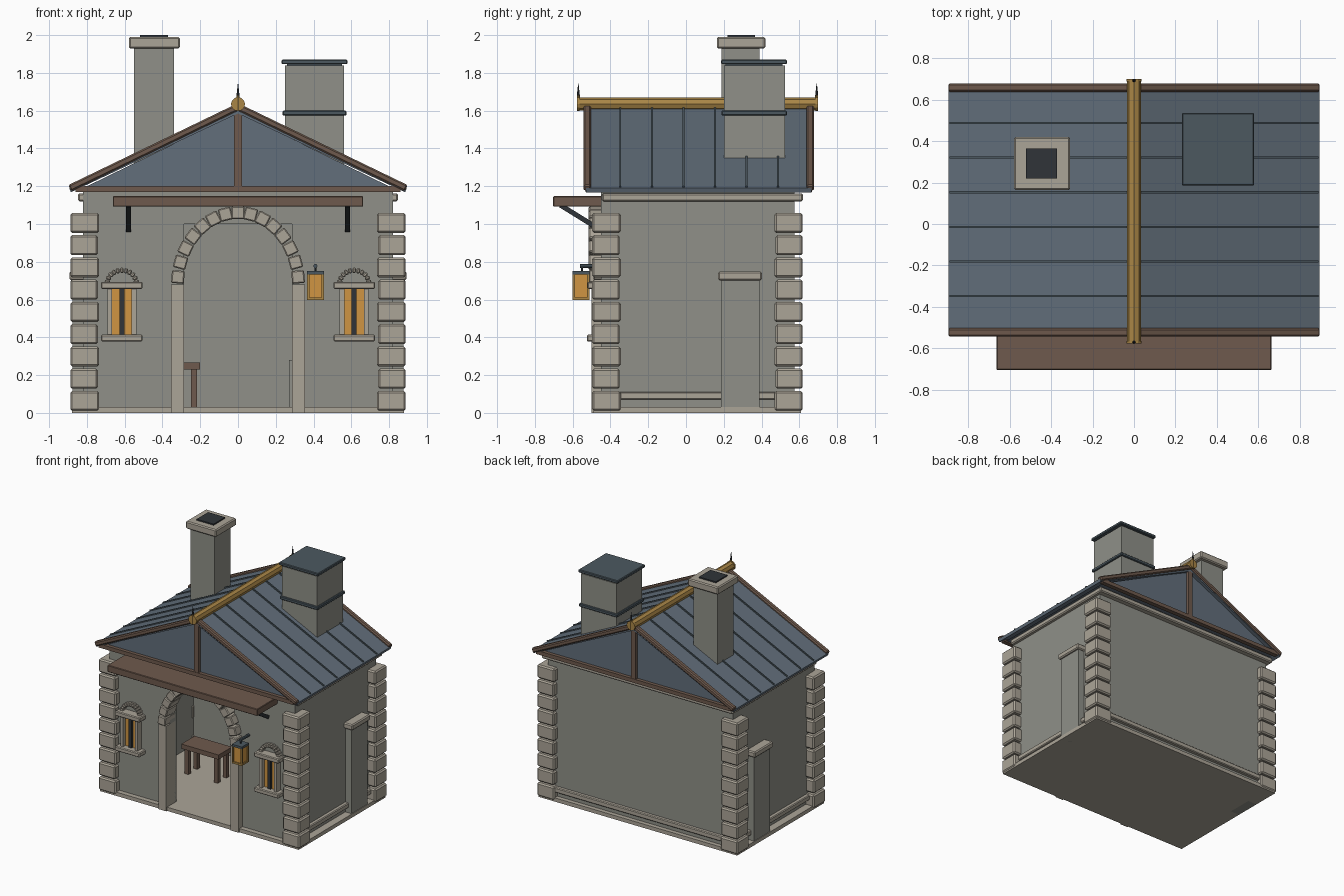
import bpy, bmesh, math
from mathutils import Matrix, Vector

if "Cube" in bpy.data.objects:
    bpy.data.objects.remove(bpy.data.objects["Cube"])


def mat(name, hexcol):
    m = bpy.data.materials.new(name)
    c = [((hexcol >> s) & 255) / 255 for s in (16, 8, 0)]
    m.diffuse_color = (*[v ** 2.2 for v in c], 1)
    m.use_nodes = True
    m.node_tree.nodes["Principled BSDF"].inputs["Base Color"].default_value = m.diffuse_color
    return m


WALL = mat("wall_plaster", 0x8E8F87)
TRIM = mat("trim_stone", 0xAAA396)
ROOF = mat("roof_slate", 0x626E7A)
WOOD = mat("timber", 0x6E5A4E)
GOLD = mat("ridge_brass", 0xA88548)
GLOW = mat("warm_glass", 0xCF9444)
IRON = mat("iron", 0x33373B)
METAL = mat("metal_cap", 0x4D5960)


def add_mesh(name, bm, material, bevel=0):
    bmesh.ops.recalc_face_normals(bm, faces=bm.faces)
    me = bpy.data.meshes.new(name)
    bm.to_mesh(me)
    bm.free()
    ob = bpy.data.objects.new(name, me)
    bpy.context.collection.objects.link(ob)
    me.materials.append(material)
    if bevel:
        b = ob.modifiers.new("bevel", 'BEVEL')
        b.width, b.segments = bevel, 1
    return ob


def box(name, x, y, z, material, bevel=0):
    """Box from (min, max) ranges."""
    bm = bmesh.new()
    bmesh.ops.create_cube(bm, size=1)
    for v in bm.verts:
        v.co = [sum(r) / 2 + c * (r[1] - r[0]) for r, c in zip((x, y, z), v.co)]
    return add_mesh(name, bm, material, bevel)


def turned_box(name, size, loc, axis, angle, material, bevel=0):
    """Box of a size, rotated about one axis and placed."""
    bm = bmesh.new()
    bmesh.ops.create_cube(bm, size=1)
    m = Matrix.Translation(loc) @ Matrix.Rotation(angle, 4, axis) @ Matrix.Diagonal((*size, 1))
    bmesh.ops.transform(bm, matrix=m, verts=bm.verts)
    return add_mesh(name, bm, material, bevel)


def rod(name, a, b, r1, r2, material, sides=8):
    a, b = Vector(a), Vector(b)
    bm = bmesh.new()
    bmesh.ops.create_cone(bm, cap_ends=True, segments=sides, radius1=r1, radius2=r2, depth=(b - a).length)
    m = Matrix.Translation((a + b) / 2) @ (b - a).to_track_quat('Z', 'Y').to_matrix().to_4x4()
    bmesh.ops.transform(bm, matrix=m, verts=bm.verts)
    return add_mesh(name, bm, material)


def prism(name, profile, y0, y1, material):
    """Extrude an x-z profile along y."""
    bm = bmesh.new()
    f = bm.faces.new([bm.verts.new((x, y0, z)) for x, z in profile])
    ext = bmesh.ops.extrude_face_region(bm, geom=[f])["geom"]
    bmesh.ops.translate(bm, vec=(0, y1 - y0, 0), verts=[g for g in ext if isinstance(g, bmesh.types.BMVert)])
    return add_mesh(name, bm, material)


def arch(name, cx, cz, rx, rz, n, size, y):
    """Ring of separate stones on a half ellipse."""
    for i in range(n):
        t = math.pi * (i + 0.5) / n
        ang = math.atan2(math.cos(t) / rx, math.sin(t) / rz)
        turned_box(f"{name}_{i}", size, (cx + rx * math.cos(t), y, cz + rz * math.sin(t)), 'Y', ang, TRIM, 0.006)


def span(s, a, b):
    return tuple(sorted((s * a, s * b)))


# floor and hollow walls with door opening
box("floor", (-0.88, 0.88), (-0.49, 0.61), (0, 0.03), TRIM)
box("back_wall", (-0.82, 0.82), (0.495, 0.575), (0.01, 1.18), WALL)
box("door_lintel_wall", (-0.285, 0.285), (-0.45, -0.37), (1.0, 1.18), WALL)
box("back_plinth", (-0.75, 0.75), (0.57, 0.605), (0.07, 0.11), TRIM, 0.006)
box("back_cornice", (-0.847, 0.847), (0.56, 0.62), (1.12, 1.162), TRIM, 0.008)

for s, side in ((-1, "left"), (1, "right")):
    box(f"{side}_front_wall", span(s, 0.285, 0.82), (-0.45, -0.37), (0.01, 1.18), WALL)
    box(f"{side}_wall", span(s, 0.74, 0.82), (-0.37, 0.495), (0.01, 1.18), WALL)
    box(f"{side}_plinth", span(s, 0.81, 0.85), (-0.36, 0.48), (0.07, 0.11), TRIM, 0.006)
    box(f"{side}_cornice", span(s, 0.80, 0.847), (-0.445, 0.62), (1.12, 1.162), TRIM, 0.008)
    # side buttress
    box(f"{side}_buttress", span(s, 0.8, 0.875), (0.185, 0.39), (0, 0.71), WALL)
    box(f"{side}_buttress_cap", span(s, 0.8, 0.893), (0.17, 0.402), (0.702, 0.748), TRIM, 0.008)
    # corner stones
    for i in range(9):
        z = 0.01 + i * 0.1178
        d = 0.006 * (i % 2)
        for y, end in (((-0.497, -0.345 - d), "front"), ((0.468 + d, 0.618), "back")):
            box(f"{side}_{end}_quoin_{i}", span(s, 0.735 + d, 0.888), y, (z, z + 0.106), TRIM, 0.01)
    # door jamb
    box(f"{side}_door_jamb", span(s, 0.285, 0.355), (-0.50, -0.38), (0, 0.68), TRIM)
    # window
    c = s * 0.615
    box(f"{side}_window_glass", (c - 0.055, c + 0.055), (-0.47, -0.44), (0.41, 0.66), GLOW)
    box(f"{side}_window_bar", (c - 0.013, c + 0.013), (-0.485, -0.46), (0.41, 0.66), IRON)
    for k in (-1, 1):
        a, b = span(k, 0.052, 0.077)
        box(f"{side}_window_frame", (c + a, c + b), (-0.50, -0.44), (0.41, 0.66), TRIM)
    box(f"{side}_window_sill", (c - 0.11, c + 0.11), (-0.525, -0.44), (0.378, 0.414), TRIM, 0.006)
    box(f"{side}_window_lintel", (c - 0.11, c + 0.11), (-0.522, -0.44), (0.656, 0.694), TRIM, 0.006)
    arch(f"{side}_window_arch", c, 0.685, 0.077, 0.07, 11, (0.02, 0.05, 0.028), -0.465)
    # awning bracket
    b0, b1 = Vector((s * 0.58, -0.665, 1.10)), Vector((s * 0.58, -0.455, 0.97))
    d = b1 - b0
    turned_box(f"{side}_awning_brace", (0.026, d.length, 0.026), (b0 + b1) / 2, 'X', math.atan2(d.z, d.y), IRON)

arch("door_arch", 0, 0.68, 0.32, 0.38, 15, (0.068, 0.13, 0.068), -0.45)
box("awning", (-0.663, 0.663), (-0.704, -0.444), (1.092, 1.147), WOOD, 0.004)

# roof body, seams and gable timbers
E, A = 1.19, 1.62
slope = math.atan2(A - E, 0.89)
prism("roof_gable_body", [(-0.84, 1.18), (0.84, 1.18), (0, 1.59)], -0.505, 0.64, ROOF)
for s, side in ((-1, "left"), (1, "right")):
    prism(f"{side}_roof_slab", [(0, A), (s * 0.893, E), (s * 0.885, E - 0.022), (0, A - 0.035)], -0.53, 0.665, ROOF)
    mid = Vector((s * 0.445, 0, (A + E) / 2))
    for i in range(6):
        y = -0.348 + i * 0.167
        turned_box(f"{side}_roof_seam_{i}", (0.98, 0.01, 0.014), mid + Vector((0, y, 0.003)), 'Y', s * slope, METAL)
    for y, end in ((-0.522, "front"), (0.657, "back")):
        turned_box(f"{side}_{end}_bargeboard", (0.99, 0.04, 0.036), mid + Vector((0, y, 0)), 'Y', s * slope, WOOD, 0.008)
for y, end in ((-0.515, "front"), (0.65, "back")):
    box(f"{end}_king_post", (-0.02, 0.02), (y - 0.015, y + 0.015), (1.18, 1.6), WOOD)
    box(f"{end}_tie_beam", (-0.86, 0.86), (y - 0.018, y + 0.018), (1.17, 1.2), WOOD)

# ridge pole and finials
rod("ridge_pole", (0, -0.565, 1.635), (0, 0.69, 1.635), 0.034, 0.034, GOLD)
for y, end in ((-0.57, "front"), (0.692, "back")):
    rod(f"{end}_ridge_end", (0, y - 0.006, 1.635), (0, y + 0.006, 1.635), 0.037, 0.037, GOLD, 12)
    rod(f"{end}_finial", (0, y, 1.6), (0, y, 1.68), 0.008, 0.008, GOLD)
    rod(f"{end}_finial_tip", (0, y, 1.68), (0, y, 1.745), 0.008, 0.001, IRON)

# chimney
box("chimney", (-0.55, -0.338), (0.188, 0.388), (1.3, 1.94), WALL)
box("chimney_cap", (-0.578, -0.308), (0.163, 0.42), (1.93, 1.99), TRIM, 0.008)
box("chimney_flue", (-0.52, -0.37), (0.22, 0.365), (1.98, 2.0), IRON)

# vent tower
box("vent_tower", (0.249, 0.561), (0.2, 0.523), (1.25, 1.838), WALL)
box("vent_tower_neck", (0.26, 0.55), (0.21, 0.512), (1.83, 1.85), METAL)
box("vent_tower_cap", (0.231, 0.579), (0.185, 0.535), (1.846, 1.87), METAL, 0.005)
box("vent_tower_band", (0.236, 0.574), (0.187, 0.535), (1.574, 1.6), METAL, 0.005)

# lantern
box("lantern_glass", (0.375, 0.445), (-0.59, -0.52), (0.61, 0.74), GLOW)
box("lantern_base", (0.366, 0.454), (-0.6, -0.512), (0.598, 0.612), GOLD)
box("lantern_roof", (0.366, 0.454), (-0.6, -0.512), (0.732, 0.75), METAL)
for i in (0, 1):
    for j in (0, 1):
        x, y = 0.366 + 0.076 * i, -0.6 + 0.076 * j
        box("lantern_post", (x, x + 0.012), (y, y + 0.012), (0.605, 0.74), GOLD)
rod("lantern_arm", (0.41, -0.56, 0.778), (0.41, -0.44, 0.778), 0.011, 0.011, METAL)
rod("lantern_hook", (0.41, -0.55, 0.745), (0.41, -0.55, 0.778), 0.006, 0.006, IRON)

# interior table and hearth
box("table_top", (-0.53, -0.2), (0.04, 0.21), (0.23, 0.267), WOOD)
for x in (-0.51, -0.25):
    for y in (0.055, 0.165):
        box("table_leg", (x, x + 0.033), (y, y + 0.033), (0.03, 0.235), WOOD)
box("hearth", (0.27, 0.6), (0.18, 0.5), (0.03, 0.28), WALL)
